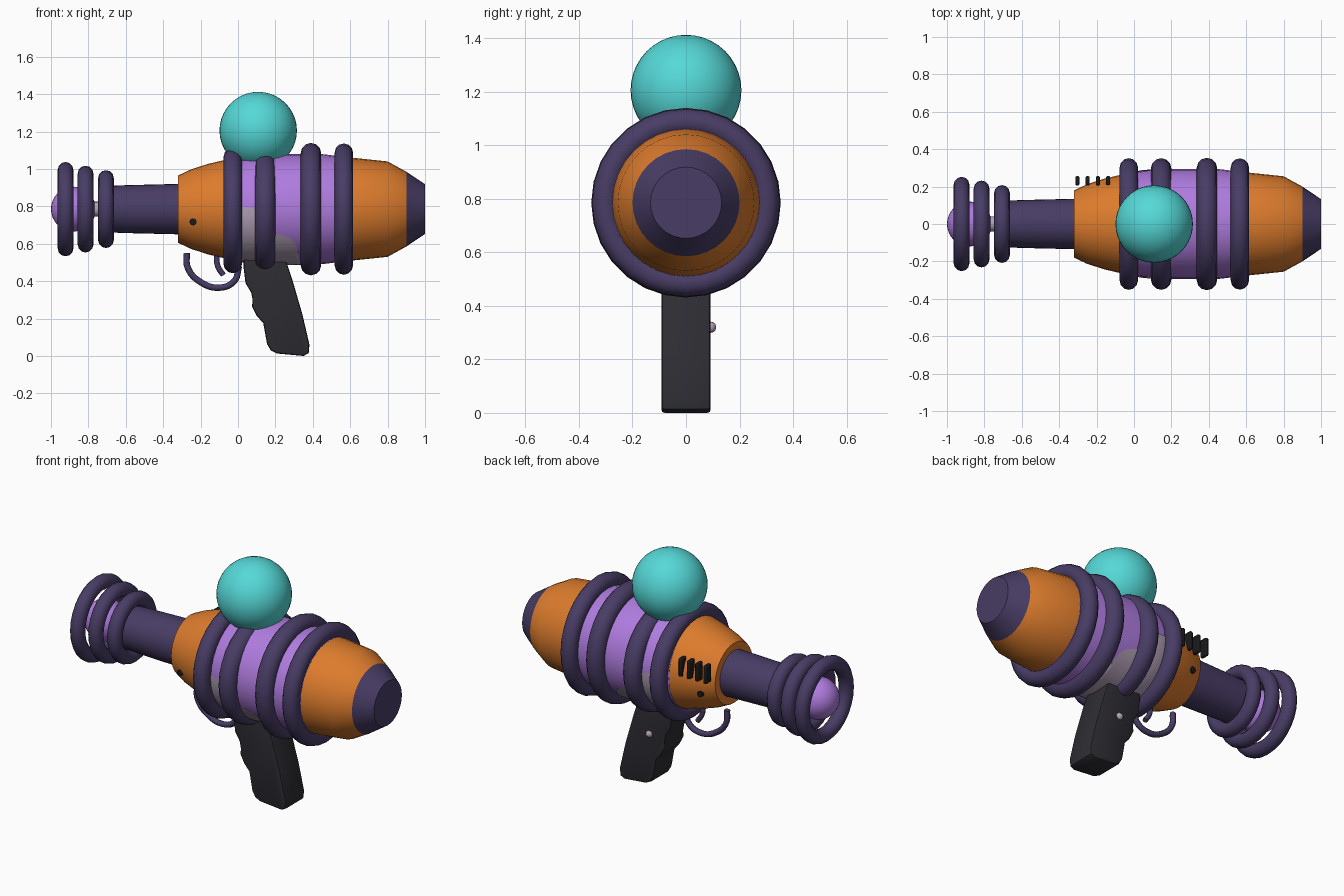
import bpy, bmesh, math
from mathutils import Vector

if "Cube" in bpy.data.objects:
    bpy.data.objects.remove(bpy.data.objects["Cube"])

AXIS = 0.785  # height of the barrel axis


def mat(name, r, g, b):
    m = bpy.data.materials.new(name)
    m.diffuse_color = (r, g, b, 1)
    m.use_nodes = True
    m.node_tree.nodes["Principled BSDF"].inputs["Base Color"].default_value = m.diffuse_color
    return m


ORANGE = mat("orange", 0.72, 0.20, 0.026)
PURPLE = mat("light purple", 0.43, 0.20, 0.74)
DARK = mat("dark purple", 0.065, 0.046, 0.13)
TEAL = mat("teal", 0.09, 0.69, 0.68)
GRIP = mat("charcoal", 0.026, 0.026, 0.033)
BLACK = mat("black", 0.01, 0.01, 0.011)
GREY = mat("lilac grey", 0.45, 0.36, 0.48)


def finish(ob, name, material, angle=30):
    ob.name = name
    ob.data.materials.clear()
    ob.data.materials.append(material)
    bpy.ops.object.select_all(action='DESELECT')
    ob.select_set(True)
    bpy.context.view_layer.objects.active = ob
    bpy.ops.object.shade_smooth_by_angle(angle=math.radians(angle))
    return ob


def from_bmesh(bm, name, material, angle=30):
    bmesh.ops.recalc_face_normals(bm, faces=bm.faces)
    me = bpy.data.meshes.new(name)
    bm.to_mesh(me)
    bm.free()
    ob = bpy.data.objects.new(name, me)
    bpy.context.collection.objects.link(ob)
    return finish(ob, name, material, angle)


def lathe(name, profile, material, n=32):
    """Turn (x, radius) points around the barrel axis and cap both ends."""
    bm = bmesh.new()
    rings = [[bm.verts.new((x, r * math.sin(k * math.tau / n), AXIS + r * math.cos(k * math.tau / n)))
              for k in range(n)] for x, r in profile]
    for a, b in zip(rings, rings[1:]):
        for k in range(n):
            bm.faces.new((a[k], a[(k + 1) % n], b[(k + 1) % n], b[k]))
    bm.faces.new(rings[0])
    bm.faces.new(rings[-1])
    return from_bmesh(bm, name, material)


def ball(name, loc, r, material, seg=32):
    bpy.ops.mesh.primitive_uv_sphere_add(segments=seg, ring_count=seg // 2, radius=r, location=loc)
    return finish(bpy.context.object, name, material)


def ring(name, x, outer, tube, z=AXIS, squash=1):
    bpy.ops.mesh.primitive_torus_add(major_segments=28, minor_segments=12, major_radius=outer - tube,
                                     minor_radius=tube, location=(x, 0, z), rotation=(0, math.pi / 2, 0))
    bpy.context.object.scale.x = squash
    return finish(bpy.context.object, name, DARK, 60)


def tube(name, pts, r, material):
    cu = bpy.data.curves.new(name, 'CURVE')
    cu.dimensions = '3D'
    cu.bevel_depth, cu.bevel_resolution, cu.use_fill_caps = r, 2, True
    cu.resolution_u = 6
    sp = cu.splines.new('BEZIER')
    sp.bezier_points.add(len(pts) - 1)
    for p, (x, z) in zip(sp.bezier_points, pts):
        p.co = (x, 0, z)
        p.handle_left_type = p.handle_right_type = 'AUTO'
    ob = bpy.data.objects.new(name, cu)
    bpy.context.collection.objects.link(ob)
    bpy.ops.object.select_all(action='DESELECT')
    ob.select_set(True)
    bpy.context.view_layer.objects.active = ob
    bpy.ops.object.convert(target='MESH')
    return finish(bpy.context.object, name, material, 50)


def interp(table, x):
    for (x0, v0), (x1, v1) in zip(table, table[1:]):
        if x <= x1:
            return v0 + (v1 - v0) * (x - x0) / (x1 - x0)
    return table[-1][1]


# Body shells
BODY = [(-0.07, 0.265), (0.05, 0.285), (0.2, 0.294), (0.45, 0.294), (0.61, 0.275)]
lathe("main_body", BODY, PURPLE)
lathe("front_shell", [(-0.32, 0.18), (-0.25, 0.213), (-0.16, 0.242), (-0.05, 0.268)], ORANGE)
lathe("rear_shell", [(0.58, 0.276), (0.62, 0.274), (0.8, 0.255), (0.9, 0.2)], ORANGE)
lathe("rear_cap", [(0.9, 0.2), (1.0, 0.133)], DARK)

# Barrel, emitter rod and tip
lathe("barrel", [(-0.7, 0.124), (-0.6, 0.128), (-0.31, 0.135)], DARK)
lathe("emitter_rod", [(-0.88, 0.04), (-0.69, 0.04)], GREY, 16)
ball("emitter_tip", (-0.88, 0, AXIS), 0.12, PURPLE)

# Rings around the body and the muzzle
ring("body_ring_1", -0.028, 0.352, 0.049, 0.777, 0.95)
ring("body_ring_2", 0.145, 0.352, 0.055, 0.775, 0.92)
ring("body_ring_3", 0.39, 0.354, 0.055)
ring("body_ring_4", 0.566, 0.351, 0.049)
for i, (x, r) in enumerate([(-0.922, 0.252), (-0.815, 0.232), (-0.706, 0.208)]):
    ring(f"muzzle_ring_{i + 1}", x, r, 0.042)

# Energy globe on top
ball("energy_globe", (0.108, 0, 1.205), 0.207, TEAL, 40)

# Thin curved plate wrapping the underside of the body above the grip
TOP = [(0.0, 0.8), (0.09, 0.79), (0.14, 0.71), (0.2, 0.655), (0.27, 0.635), (0.31, 0.6), (0.333, 0.5)]
bm = bmesh.new()
cols = []
for i in range(23):
    x = 0.003 + 0.33 * i / 22
    r = interp(BODY, x) + 0.004
    a = math.acos(max(-1, min(1, (AXIS - interp(TOP, x)) / r)))
    cols.append([bm.verts.new((x, r * math.sin(t), AXIS - r * math.cos(t)))
                 for t in (a * (k / 12 - 1) for k in range(25))])
for a, b in zip(cols, cols[1:]):
    for k in range(24):
        bm.faces.new((a[k], a[k + 1], b[k + 1], b[k]))
plate = from_bmesh(bm, "underside_plate", GREY)
if sum((p.normal.z * p.area for p in plate.data.polygons)) > 0:
    plate.data.flip_normals()

# Grip with finger grooves
OUTLINE = [(0.03, 0.56), (0.03, 0.47), (0.04, 0.39), (0.07, 0.34), (0.078, 0.3), (0.075, 0.265),
           (0.10, 0.215), (0.135, 0.175), (0.145, 0.12), (0.155, 0.065), (0.175, 0.03), (0.21, 0.013),
           (0.35, 0.0), (0.378, 0.015), (0.382, 0.06), (0.345, 0.22), (0.29, 0.41), (0.24, 0.56)]
bm = bmesh.new()
face = bm.faces.new([bm.verts.new((x, -0.092, z)) for x, z in OUTLINE])
ext = bmesh.ops.extrude_face_region(bm, geom=[face])
bmesh.ops.translate(bm, vec=Vector((0, 0.184, 0)),
                    verts=[v for v in ext["geom"] if isinstance(v, bmesh.types.BMVert)])
rim = [e for e in bm.edges if abs(e.verts[0].co.y - e.verts[1].co.y) < 1e-5]
bmesh.ops.bevel(bm, geom=rim, offset=0.012, segments=2, profile=0.5, affect='EDGES')
from_bmesh(bm, "grip", GRIP, 35)
ball("grip_button", (0.18, 0.092, 0.32), 0.021, GREY, 12)

# Trigger and its guard
tube("trigger_guard", [(-0.275, 0.55), (-0.268, 0.47), (-0.2, 0.395), (-0.1, 0.365), (-0.02, 0.4),
                       (0.005, 0.48)], 0.017, DARK)
tube("trigger", [(-0.115, 0.55), (-0.108, 0.48), (-0.078, 0.432)], 0.015, DARK)

# Cooling fins on the back side
for i in range(4):
    bpy.ops.mesh.primitive_cube_add(size=1, location=(-0.303 + 0.055 * i, 0.231, 0.865))
    fin = bpy.context.object
    fin.scale = (0.022, 0.05, 0.11)
    bpy.ops.object.transform_apply(location=False, rotation=False, scale=True)
    bev = fin.modifiers.new("round", 'BEVEL')
    bev.width, bev.segments = 0.007, 2
    finish(fin, f"cooling_fin_{i + 1}", BLACK)

# Pin through the front shell
bpy.ops.mesh.primitive_cylinder_add(vertices=16, radius=0.019, depth=0.425, location=(-0.24, 0, 0.717),
                                    rotation=(math.pi / 2, 0, 0))
finish(bpy.context.object, "shell_pin", BLACK)
